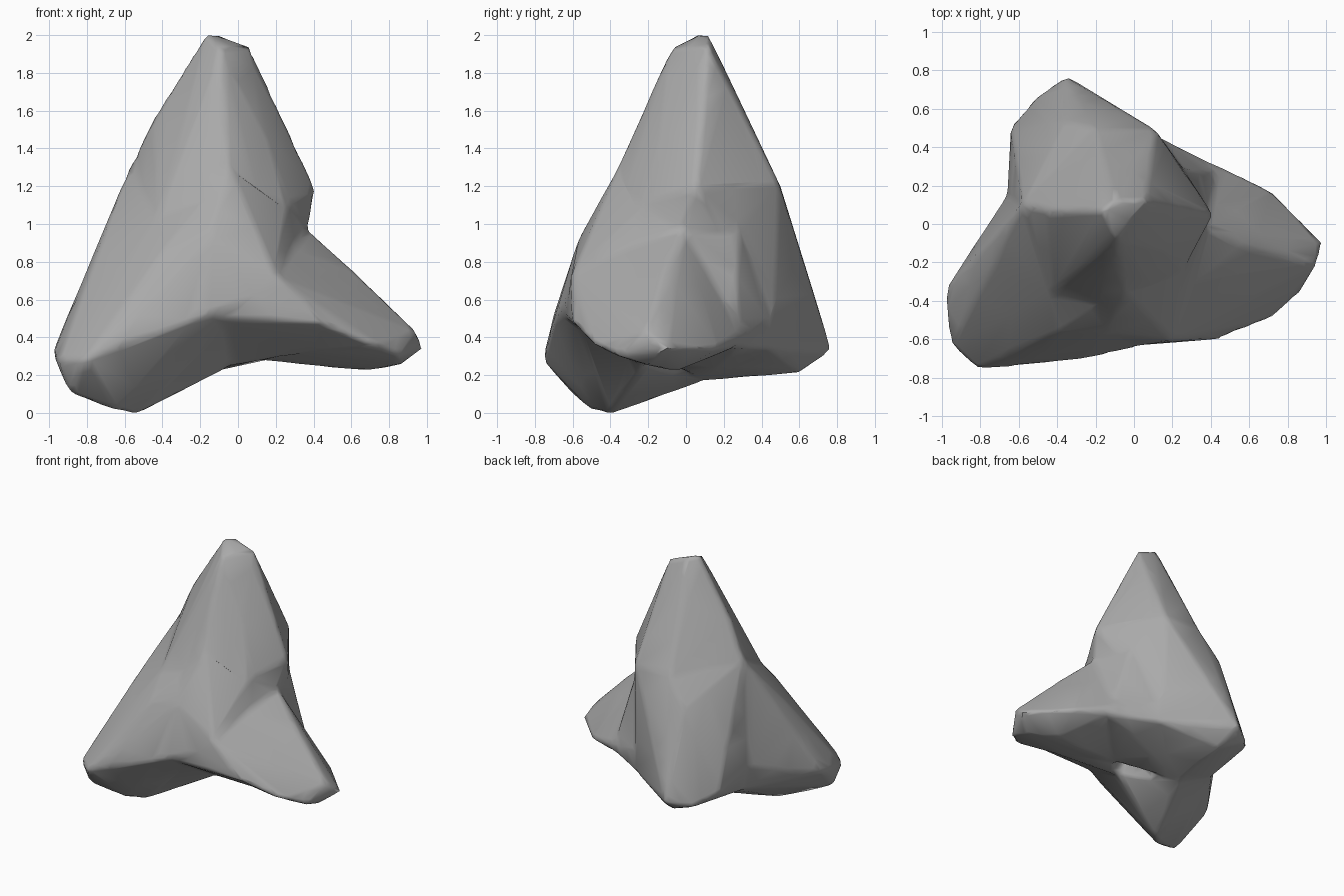
import bpy
import bmesh

# Remove the default object
default_cube = bpy.data.objects.get("Cube")
if default_cube:
    bpy.data.objects.remove(default_cube, do_unlink=True)

# Stone colour
stone_grey = bpy.data.materials.new("stone_grey")
stone_grey.use_nodes = True
colour = (0.4, 0.4, 0.4, 1)
stone_grey.diffuse_color = colour
stone_grey.node_tree.nodes["Principled BSDF"].inputs["Base Color"].default_value = colour

# Corners shared between neighbouring lobes
left_shoulder = (-.58, .1, 1.29)
left_slope = (-.74, -.23, .86)
right_shoulder = (.41, .05, 1.19)
right_waist = (.37, -.02, .97)
front_fold = (.1, -.62, .62)
front_ridge = (-.24, -.7, .49)
front_chest = (-.15, -.57, .92)
front_breast = (-.18, -.42, 1.12)
front_flank = (-.43, -.36, 1.04)
front_collar = (-.05, -.35, 1.32)
front_hip = (.26, -.23, 1.1)
side_crest = (.56, -.11, .8)
side_brow = (.2, -.61, .72)
side_front = (.44, -.6, .48)
side_sole = (.4, -.38, .33)
side_back = (.72, .17, .34)
side_heel = (.47, .27, .35)
back_shoulder = (.11, .49, 1.22)
back_ridge = (-.2, .5, 1.2)
back_hip = (.26, .28, 1)
back_web = (.13, .45, .5)
back_hem = (.13, .45, .34)
left_web = (-.66, .15, .48)
left_hem = (-.6, .15, .27)
belly_front = (-.03, -.23, .25)
belly_back = (-.35, .1, .17)
belly_right = (.1, -.15, .28)
centre = (-.1, 0, .7)

# Tall upper lobe with its sloping crown
upper_lobe = [
    (-.17, .07, 2.01), (-.1, .12, 2), (-.09, -.08, 1.93), (.06, .12, 1.94),
    (.12, .02, 1.68), (.25, .08, 1.53), (-.44, .07, 1.58),
    (-.27, -.2, 1.44), (.15, -.14, 1.46), (.1, -.3, 1.22),
    front_collar, front_breast, front_flank, front_hip,
    left_shoulder, right_shoulder, right_waist, back_hip,
    back_shoulder, back_ridge, back_web, left_web, belly_right,
]

# Lobe reaching down to the front corner
front_lobe = [
    (-.98, -.34, .33), (-.98, -.45, .31), (-.95, -.63, .28),
    (-.81, -.76, .28), (-.89, -.6, .1), (-.65, -.5, .01),
    (-.54, -.4, -.01), (-.55, -.14, .15), (-.84, -.2, .4), (-.75, 0, .45),
    (-.52, -.7, .52), (-.4, -.56, .86),
    front_breast, front_flank, left_shoulder, left_slope, left_web, left_hem,
    front_ridge, front_chest, front_fold, belly_front, belly_back, centre,
]

# Lobe reaching out to the left side
side_lobe = [
    (.98, -.1, .34), (.95, -.21, .43), (.86, -.36, .3), (.86, -.2, .25),
    (.72, -.49, .36), (.68, -.05, .22), (.12, -.45, .9), side_sole,
    side_crest, side_brow, side_front, side_back, side_heel,
    right_waist, front_fold, back_web, belly_right, centre,
]

# Lobe reaching down at the back
back_lobe = [
    (-.35, .77, .33), (-.35, .74, .43), (-.51, .66, .3),
    (-.64, .51, .38), (-.3, .6, .21), (-.05, .5, .3),
    (-.36, .53, 1), back_shoulder, back_ridge, back_web, back_hem,
    left_shoulder, left_web, left_hem, belly_back, belly_right, centre,
]

# Fillings that carry the surface from one lobe to the next
front_filling = [
    front_collar, front_breast, front_chest, front_fold, front_hip,
    side_brow, right_waist, centre,
]
under_filling = [
    (-.1, -.64, .5), front_fold, side_brow, side_front, side_sole,
    belly_front, belly_right, centre,
]
back_filling = [
    back_hip, right_waist, side_heel, back_web, back_hem,
    belly_right, belly_back, centre,
]


def add_hull(bm, points):
    """Wrap a closed convex skin around the points."""
    verts = [bm.verts.new(p) for p in points]
    result = bmesh.ops.convex_hull(bm, input=verts)
    spare = set(result["geom_interior"]) | set(result["geom_unused"])
    loose = [v for v in spare if isinstance(v, bmesh.types.BMVert)]
    bmesh.ops.delete(bm, geom=loose, context="VERTS")


# Join the lobes into one stone
bm = bmesh.new()
for part in (upper_lobe, front_lobe, side_lobe, back_lobe,
             front_filling, under_filling, back_filling):
    add_hull(bm, part)
bmesh.ops.recalc_face_normals(bm, faces=bm.faces[:])
mesh = bpy.data.meshes.new("four_lobed_stone")
bm.to_mesh(mesh)
bm.free()
mesh.materials.append(stone_grey)
stone = bpy.data.objects.new("four_lobed_stone", mesh)
bpy.context.collection.objects.link(stone)

# Fuse, soften the joints and reduce to broad facets
fuse = stone.modifiers.new("fuse", "REMESH")
fuse.mode = "VOXEL"
fuse.voxel_size = 0.02
fuse.use_smooth_shade = True
soften = stone.modifiers.new("soften", "SMOOTH")
soften.factor = 0.5
soften.iterations = 8
reduce = stone.modifiers.new("reduce", "DECIMATE")
reduce.ratio = 0.03

# Smooth shading that keeps sharp edges
bpy.ops.object.select_all(action="DESELECT")
stone.select_set(True)
bpy.context.view_layer.objects.active = stone
for modifier in list(stone.modifiers):
    bpy.ops.object.modifier_apply(modifier=modifier.name)
bpy.ops.object.shade_smooth_by_angle(angle=1.2)
